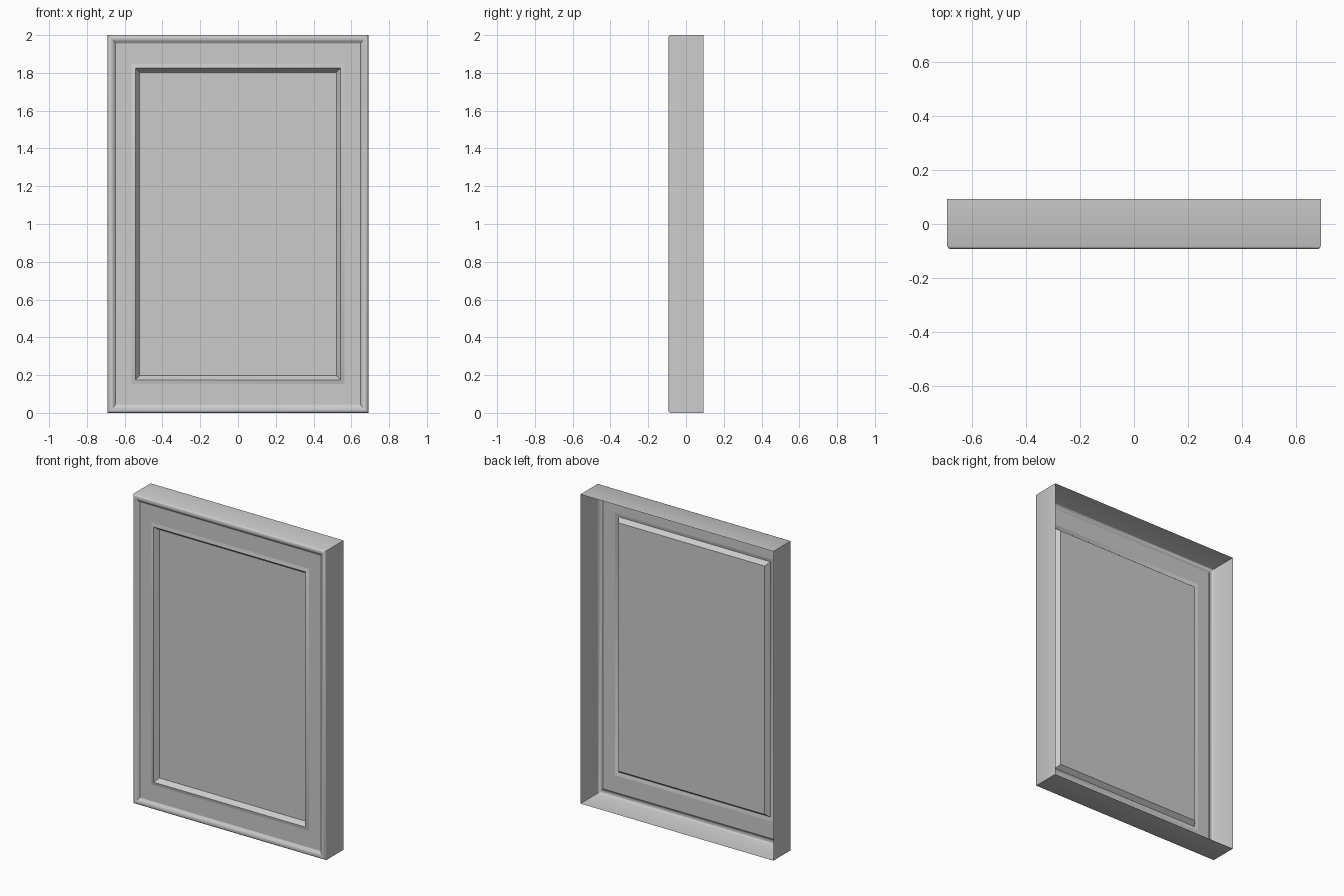
import bpy, bmesh, math

if "Cube" in bpy.data.objects:
    bpy.data.objects.remove(bpy.data.objects["Cube"])

HALF_W, TOP, HALF_D = 0.69, 2.0, 0.093


def rect_ring(bm, dx, dz, depth):
    """Rectangular loop inset by dx/dz, depth measured back from the front."""
    w, y = HALF_W - dx, -HALF_D + depth
    corners = [(-w, dz), (w, dz), (w, TOP - dz), (-w, TOP - dz)]
    return [bm.verts.new((x, y, z)) for x, z in corners]


def stepped_shell(name, profile, fill=False):
    """Bridge successive rectangular loops into a mitred moulding."""
    bm = bmesh.new()
    rings = [rect_ring(bm, *p) for p in profile]
    for a, b in zip(rings, rings[1:]):
        for i in range(4):
            j = (i + 1) % 4
            bm.faces.new((a[i], a[j], b[j], b[i]))
    if fill:
        bm.faces.new(rings[-1])
    mesh = bpy.data.meshes.new(name)
    bm.to_mesh(mesh)
    bm.free()
    ob = bpy.data.objects.new(name, mesh)
    bpy.context.collection.objects.link(ob)
    bpy.ops.object.select_all(action='DESELECT')
    ob.select_set(True)
    bpy.context.view_layer.objects.active = ob
    bpy.ops.object.shade_smooth_by_angle(angle=math.radians(35))
    return ob


# Outer side walls (open at the back) with the rounded front bead
stepped_shell("outer_frame", [
    (0.0, 0.0, 2 * HALF_D), (0.0, 0.0, 0.011), (0.003, 0.003, 0.005),
    (0.009, 0.009, 0.001), (0.015, 0.015, 0.0), (0.022, 0.022, 0.001),
    (0.030, 0.030, 0.005), (0.036, 0.036, 0.010), (0.042, 0.045, 0.015)])

# Flat border between the bead and the inner moulding
stepped_shell("flat_border", [(0.042, 0.045, 0.015), (0.126, 0.153, 0.015)])

# Raised inner moulding, sloping down to the recessed panel
stepped_shell("inner_moulding", [
    (0.126, 0.153, 0.015), (0.147, 0.175, 0.007), (0.168, 0.197, 0.036)])

# Recessed flat centre panel
stepped_shell("centre_panel", [(0.168, 0.197, 0.036)], fill=True)
